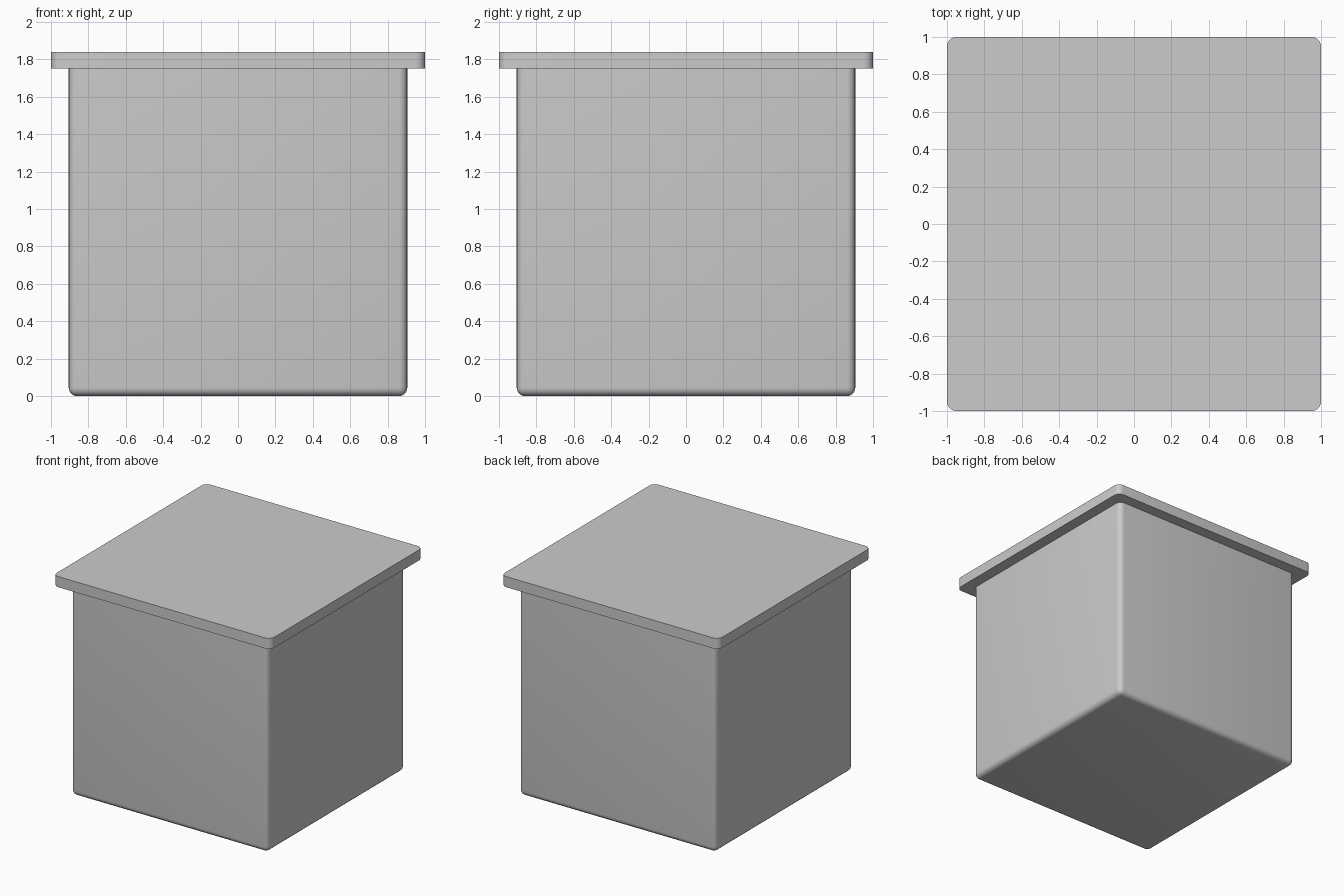
import bpy, bmesh
from math import radians

if "Cube" in bpy.data.objects:
    bpy.data.objects.remove(bpy.data.objects["Cube"])


def rounded_box(name, half, z0, z1, radius, round_bottom=False):
    """Square box with rounded upright edges and optionally a rounded bottom rim."""
    bm = bmesh.new()
    bmesh.ops.create_cube(bm, size=2)
    for v in bm.verts:
        v.co.x *= half
        v.co.y *= half
        v.co.z = z1 if v.co.z > 0 else z0
    edges = []
    for e in bm.edges:
        a, b = (v.co.z for v in e.verts)
        upright = abs(a - b) > 1e-4
        bottom = max(a, b) < z0 + 1e-4
        if upright or (round_bottom and bottom):
            edges.append(e)
    bmesh.ops.bevel(bm, geom=edges, offset=radius, segments=5,
                    profile=0.5, affect='EDGES')
    bmesh.ops.recalc_face_normals(bm, faces=bm.faces)
    mesh = bpy.data.meshes.new(name)
    bm.to_mesh(mesh)
    bm.free()
    obj = bpy.data.objects.new(name, mesh)
    bpy.context.collection.objects.link(obj)
    bpy.ops.object.select_all(action='DESELECT')
    obj.select_set(True)
    bpy.context.view_layer.objects.active = obj
    bpy.ops.object.shade_smooth_by_angle(angle=radians(35))
    return obj


# Box body with soft upright corners and bottom rim
rounded_box("box_body", 0.905, 0.0, 1.755, 0.045, round_bottom=True)

# Flat overhanging lid with crisp top and bottom rims
rounded_box("lid", 1.0, 1.752, 1.84, 0.05)
